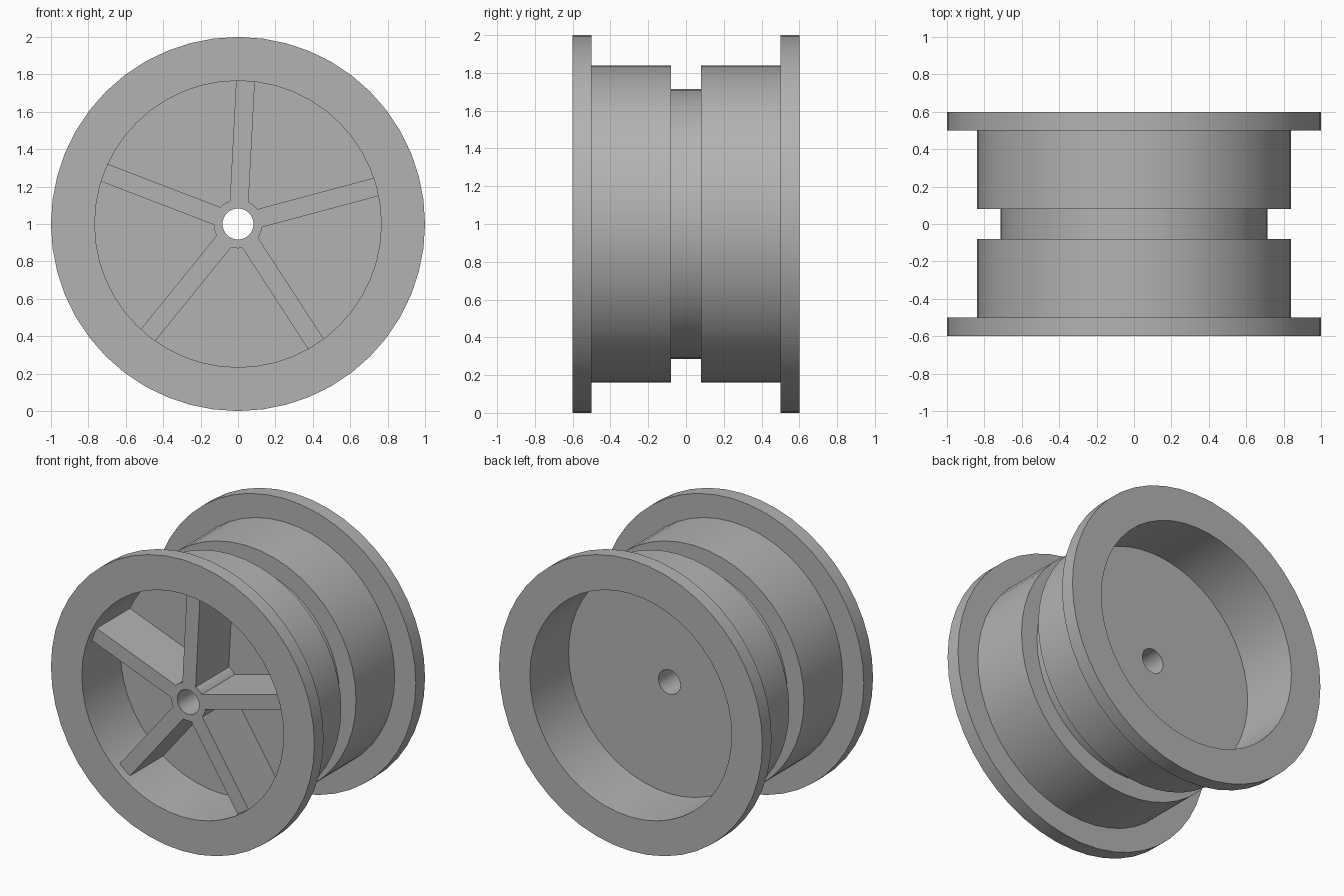
import bpy, bmesh
from math import radians, tau, cos, sin
from mathutils import Matrix, Vector

cube = bpy.data.objects.get("Cube")
if cube:
    bpy.data.objects.remove(cube)

SIDES = 48
CENTRE = Vector((0, 0, 1))

grey = bpy.data.materials.new("plain grey")
grey.use_nodes = True
colour = (0.45, 0.45, 0.45, 1)
grey.diffuse_color = colour
grey.node_tree.nodes["Principled BSDF"].inputs["Base Color"].default_value = colour


def finish(name, bm):
    """Turn a bmesh into a shaded object centred on the axle."""
    bmesh.ops.recalc_face_normals(bm, faces=bm.faces)
    mesh = bpy.data.meshes.new(name)
    bm.to_mesh(mesh)
    bm.free()
    mesh.materials.append(grey)
    obj = bpy.data.objects.new(name, mesh)
    obj.location = CENTRE
    bpy.context.collection.objects.link(obj)
    bpy.ops.object.select_all(action='DESELECT')
    obj.select_set(True)
    bpy.context.view_layer.objects.active = obj
    bpy.ops.object.shade_smooth_by_angle(angle=radians(30))
    return obj


def lathe(name, profile):
    """Revolve a closed (radius, y) outline about the y axis."""
    bm = bmesh.new()
    rings = []
    for i in range(SIDES):
        a = tau * i / SIDES
        rings.append([bm.verts.new((r * cos(a), y, r * sin(a))) for r, y in profile])
    n = len(profile)
    for i in range(SIDES):
        here, there = rings[i], rings[(i + 1) % SIDES]
        for j in range(n):
            k = (j + 1) % n
            bm.faces.new((here[j], here[k], there[k], there[j]))
    return finish(name, bm)


# Rim: flanges, drum, centre groove and the web plate with its axle hole
BORE, HUB, INNER, DRUM, GROOVE = 0.083, 0.13, 0.766, 0.84, 0.715
WEB, FACE = 0.18, 0.54
half = [(BORE, -WEB), (INNER, -WEB), (INNER, -0.6), (1, -0.6),
        (1, -0.5), (DRUM, -0.5), (DRUM, -0.08), (GROOVE, -0.08)]
lathe("wheel_rim", half + [(r, -y) for r, y in reversed(half)])

# Hub sleeve on the front of the web
lathe("hub", [(BORE, -WEB), (BORE, -FACE), (HUB, -FACE), (HUB, -WEB)])

# Five deep spokes running from hub to rim
start, end, back = 0.119, 0.775, -WEB + 0.01
for i in range(5):
    bm = bmesh.new()
    bmesh.ops.create_cube(bm, size=1)
    place = (Matrix.Rotation(-radians(15 + 72 * i), 4, 'Y')
             @ Matrix.Translation(((start + end) / 2, (back - FACE) / 2, 0))
             @ Matrix.Diagonal((end - start, FACE + back, 0.1, 1)))
    bm.transform(place)
    finish(f"spoke_{i + 1}", bm)
